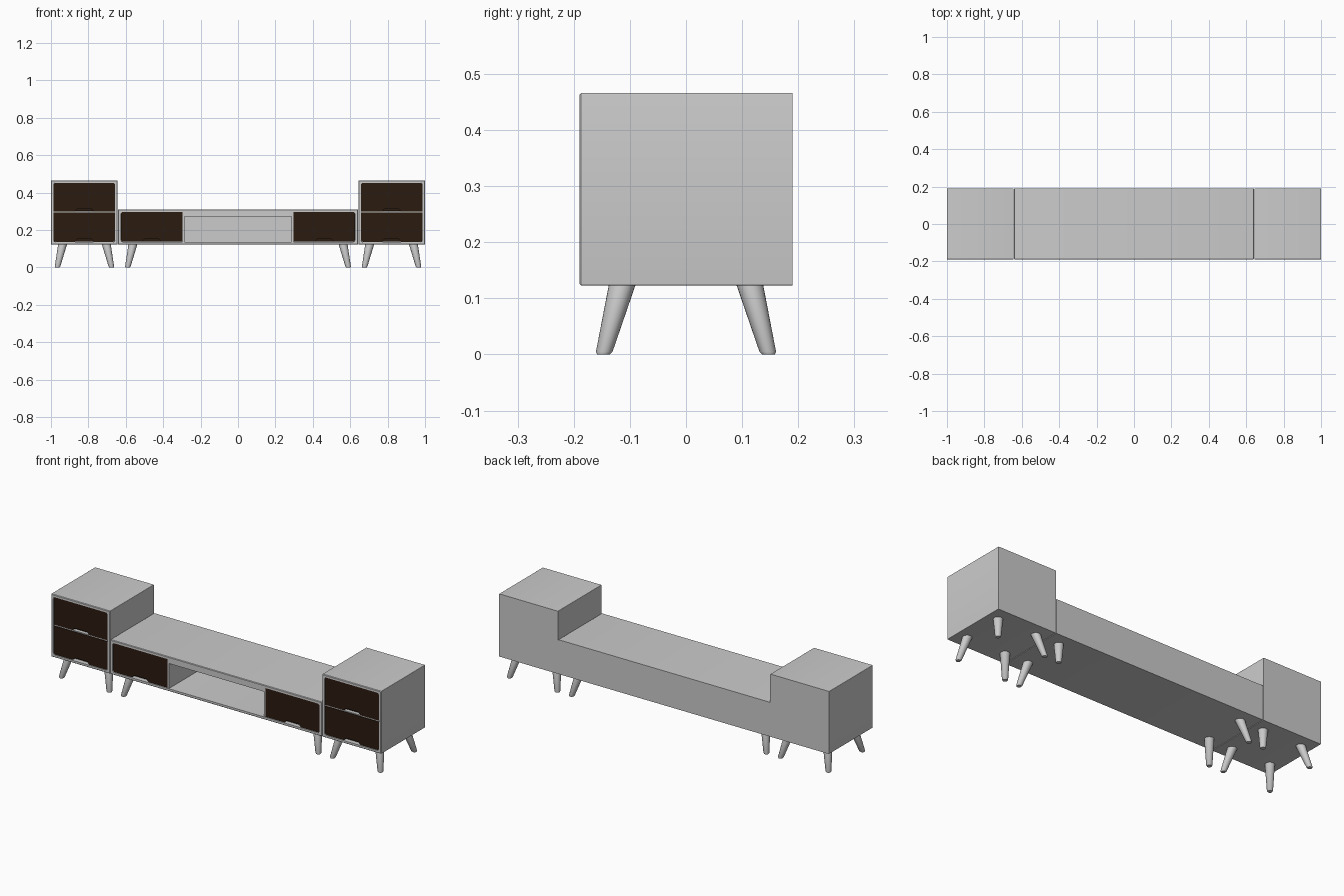
import bpy, bmesh, math

if "Cube" in bpy.data.objects:
    bpy.data.objects.remove(bpy.data.objects["Cube"])

brown = bpy.data.materials.new("dark_wood")
brown.diffuse_color = (0.024, 0.011, 0.005, 1)
brown.use_nodes = True
brown.node_tree.nodes["Principled BSDF"].inputs["Base Color"].default_value = brown.diffuse_color

BACK, FRONT = 0.19, -0.19
Z0 = 0.123


def finish(name, bm, mat=None):
    bmesh.ops.recalc_face_normals(bm, faces=bm.faces)
    me = bpy.data.meshes.new(name)
    bm.to_mesh(me)
    bm.free()
    ob = bpy.data.objects.new(name, me)
    bpy.context.collection.objects.link(ob)
    if mat:
        me.materials.append(mat)
    bpy.context.view_layer.objects.active = ob
    bpy.ops.object.select_all(action='DESELECT')
    ob.select_set(True)
    bpy.ops.object.shade_smooth_by_angle(angle=math.radians(35))
    return ob


def loft(name, rings, mat=None):
    """Skin equal-length rings of points and cap both ends."""
    bm = bmesh.new()
    loops = [[bm.verts.new(p) for p in r] for r in rings]
    n = len(loops[0])
    for a, b in zip(loops, loops[1:]):
        for i in range(n):
            j = (i + 1) % n
            bm.faces.new((a[i], a[j], b[j], b[i]))
    bm.faces.new(loops[0])
    bm.faces.new(loops[-1])
    return finish(name, bm, mat)


def rounded(x0, x1, z0, z1, radii, seg=4):
    """Outline, counter-clockwise from lower left; radii: ll, lr, ur, ul."""
    pts = []
    corners = [(x0, z0, 1, 1), (x1, z0, -1, 1), (x1, z1, -1, -1), (x0, z1, 1, -1)]
    for k, ((x, z, sx, sz), r) in enumerate(zip(corners, radii)):
        for i in range(seg + 1 if r > 0 else 1):
            a = math.pi + math.pi / 2 * (k + i / seg)
            pts.append((x + r * (sx + math.cos(a)), z + r * (sz + math.sin(a)))
                       if r > 0 else (x, z))
    return pts


def at(pts, y):
    return [(x, y, z) for x, z in pts]


def box(name, x0, x1, y0, y1, z0, z1, mat=None):
    p = rounded(x0, x1, z0, z1, (0,) * 4)
    return loft(name, [at(p, y0), at(p, y1)], mat)


def carcass(name, x0, x1, z1, wall):
    outer = rounded(x0, x1, Z0, z1, (0.003,) * 4)
    lip = rounded(x0 + .003, x1 - .003, Z0 + .003, z1 - .003, (0.002,) * 4)
    inner = rounded(x0 + wall, x1 - wall, Z0 + wall, z1 - wall, (0.012,) * 4)
    loft(name, [at(outer, BACK), at(outer, FRONT + .003), at(lip, FRONT),
                at(inner, FRONT), at(inner, 0.175)])


def drawer(name, x0, x1, z0, z1, radii):
    # front panel with a trapezoid finger notch in its lower edge
    pts = rounded(x0, x1, z0, z1, radii)
    k = 5 if radii[0] > 0 else 1
    c = (x0 + x1) / 2
    pts[k:k] = [(c - .05, z0), (c - .038, z0 + .014), (c + .038, z0 + .014), (c + .05, z0)]
    loft(name + "_front", [at(pts, -0.186), at(pts, -0.168)], brown)
    # backing seen through the notch
    box(name + "_backing", x0 + .002, x1 - .002, -0.168, -0.158, z0 + .001, z1 - .002, brown)


def leg(name, top, foot):
    rings = []
    for z, r in ((0, .0115), (.005, .0148), (Z0 + .003, .024)):
        t = z / Z0
        cx, cy = (f + (p - f) * t for f, p in zip(foot, top))
        rings.append([(cx + r * math.cos(a), cy + r * math.sin(a), z)
                      for a in (i * math.tau / 24 for i in range(24))])
    loft(name, rings)


# Low middle unit
carcass("middle_carcass", -0.641, 0.641, 0.311, 0.014)
box("shelf_top_rail", -0.296, 0.296, -0.186, -0.168, 0.273, 0.299)

R = 0.0115
for s, side in ((-1, "left"), (1, "right")):
    # Tall side cabinet
    x0, x1 = sorted((s * 0.643, s * 1.0))
    carcass(side + "_cabinet_carcass", x0, x1, 0.466, 0.0135)
    a, b = x0 + 0.0145, x1 - 0.0145
    box(side + "_drawer_divider", a - .001, b + .001, -0.184, 0.176, 0.294, 0.299)
    drawer(side + "_upper_drawer", a, b, 0.300, 0.4515, (0, 0, R, R))
    drawer(side + "_lower_drawer", a, b, 0.1375, 0.293, (R, R, 0, 0))

    # Middle unit partition and drawer
    p0, p1 = sorted((s * 0.287, s * 0.296))
    box(side + "_partition", p0, p1, -0.186, 0.176, 0.137, 0.297)
    d0, d1 = sorted((s * 0.297, s * 0.626))
    drawer(side + "_middle_drawer", d0, d1, 0.138, 0.2965,
           (R, 0, 0, R) if s < 0 else (0, R, R, 0))

    # Splayed tapered legs
    for t, end in ((-1, "front"), (1, "back")):
        for label, tx, fx in (("outer", .938, .966), ("inner", .704, .676), ("middle", .562, .590)):
            leg(f"{side}_{end}_{label}_leg", (s * tx, t * .114), (s * fx, t * .147))
